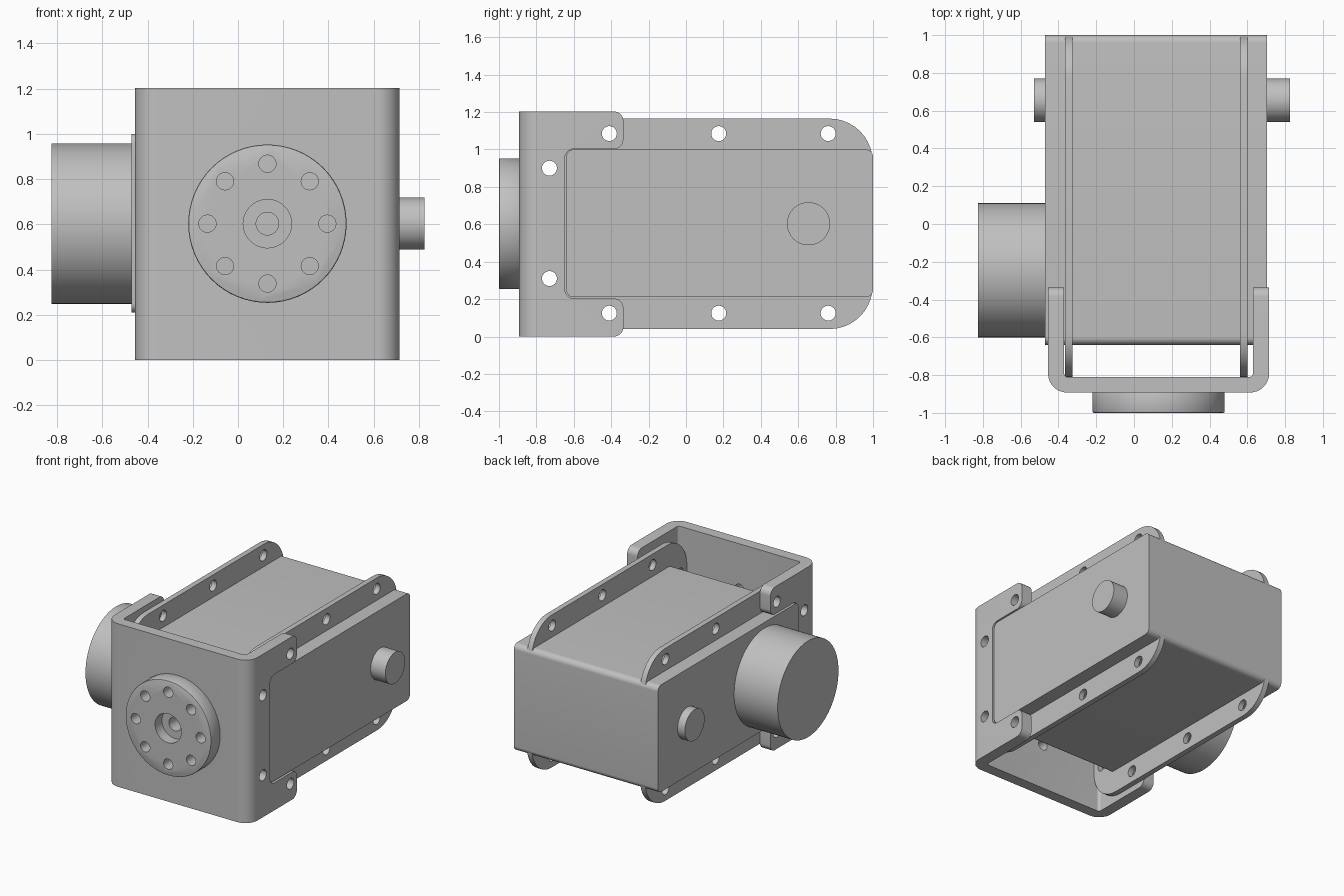
import bpy, bmesh, math
from mathutils import Vector

default = bpy.data.objects.get("Cube")
if default:
    bpy.data.objects.remove(default, do_unlink=True)

GREY = (0.53, 0.53, 0.53, 1)
metal = bpy.data.materials.new("plain grey")
metal.use_nodes = True
metal.diffuse_color = GREY
shader = next(n for n in metal.node_tree.nodes if n.type == "BSDF_PRINCIPLED")
shader.inputs["Base Color"].default_value = GREY

# Maps a profile point (a, b) and a depth d along the axis to x, y, z
PLACE = {"X": lambda a, b, d: (d, a, b),
         "Y": lambda a, b, d: (a, d, b),
         "Z": lambda a, b, d: (a, b, d)}


def rounded(corners, steps=10):
    """Outline with square corners (a, b, radius) filleted."""
    points = []
    for i, (a, b, r) in enumerate(corners):
        p = Vector((a, b))
        if not r:
            points.append(p)
            continue
        u = (Vector(corners[i - 1][:2]) - p).normalized()
        v = (Vector(corners[(i + 1) % len(corners)][:2]) - p).normalized()
        for k in range(steps + 1):
            t = math.pi / 2 * k / steps
            points.append(p + r * (u + v - v * math.cos(t) - u * math.sin(t)))
    return points


def rectangle(a0, a1, b0, b1, r):
    return rounded([(a0, b0, r), (a1, b0, r), (a1, b1, r), (a0, b1, r)])


def circle(a, b, r, sides=64):
    return [(a + r * math.cos(2 * math.pi * i / sides),
             b + r * math.sin(2 * math.pi * i / sides)) for i in range(sides)]


def prism(name, axis, outlines, d0, d1):
    """Extrude one or more outlines along an axis into one object."""
    bm = bmesh.new()
    for outline in outlines:
        rings = [[bm.verts.new(PLACE[axis](p[0], p[1], d)) for p in outline]
                 for d in (d0, d1)]
        n = len(outline)
        for ring in rings:
            bm.faces.new(ring)
        for i in range(n):
            j = (i + 1) % n
            bm.faces.new((rings[0][i], rings[0][j], rings[1][j], rings[1][i]))
    bmesh.ops.recalc_face_normals(bm, faces=bm.faces)
    mesh = bpy.data.meshes.new(name)
    bm.to_mesh(mesh)
    bm.free()
    mesh.materials.append(metal)
    obj = bpy.data.objects.new(name, mesh)
    bpy.context.collection.objects.link(obj)
    return obj


def apply(obj, modifier):
    bpy.ops.object.select_all(action="DESELECT")
    bpy.context.view_layer.objects.active = obj
    obj.select_set(True)
    bpy.ops.object.modifier_apply(modifier=modifier.name)


def boolean(obj, cutter, operation="DIFFERENCE"):
    mod = obj.modifiers.new("cut", "BOOLEAN")
    mod.operation = operation
    mod.solver = "EXACT"
    mod.object = cutter
    apply(obj, mod)


MID_X, MID_Z = 0.13, 0.603

# Gearbox body with its rounded long edges
body = prism("gearbox_body", "X", [rectangle(-0.64, 1, 0.21, 1, 0.04)], -0.47, 0.705)

# Two mounting plates running through the body
plate_shape = rectangle(-0.81, 0.998, 0.04, 1.165, 0.23)
plates = [prism("left_mounting_plate", "X", [plate_shape], 0.56, 0.60),
          prism("right_mounting_plate", "X", [plate_shape], -0.365, -0.325)]

# U-shaped bracket, bent in plan and trimmed to its side outline
bracket = prism("front_bracket", "Z", [rounded([
    (-0.455, -0.2, 0), (-0.455, -0.892, 0.1), (0.715, -0.892, 0.1), (0.715, -0.2, 0),
    (0.63, -0.2, 0), (0.63, -0.81, 0.02), (-0.37, -0.81, 0.02), (-0.37, -0.2, 0)])],
    -0.1, 1.3)
side = prism("bracket_trim", "X", [rounded([
    (-1, 0, 0), (-0.335, 0, 0.05), (-0.335, 0.203, 0.05), (-0.648, 0.203, 0.05),
    (-0.648, 1.003, 0.05), (-0.335, 1.003, 0.05), (-0.335, 1.203, 0.05), (-1, 1.203, 0)])],
    -1, 1)
boolean(bracket, side, "INTERSECT")

# Output flange on the front
flange = prism("output_flange", "Y", [circle(MID_X, MID_Z, 0.35)], -1, -0.885)
bevel = flange.modifiers.new("edge", "BEVEL")
bevel.width = 0.008
bevel.segments = 2
bevel.limit_method = "ANGLE"
apply(flange, bevel)

# Bolt holes through the plates and bracket arms
spots = [(y, z) for y in (-0.41, 0.175, 0.76) for z in (0.125, 1.085)]
spots += [(-0.73, 0.31), (-0.73, 0.90)]
side_holes = prism("side_holes", "X", [circle(y, z, 0.04, 24) for y, z in spots], -1, 1)
for part in plates + [bracket]:
    boolean(part, side_holes)

# Bolt circle, centre bore and counterbore of the flange
ring = [circle(MID_X + 0.265 * math.cos(k * math.pi / 4),
               MID_Z + 0.265 * math.sin(k * math.pi / 4), 0.038, 24) for k in range(8)]
front_holes = prism("front_holes", "Y", ring + [circle(MID_X, MID_Z, 0.05, 32)], -1.1, -0.7)
counterbore = prism("counterbore", "Y", [circle(MID_X, MID_Z, 0.107, 48)], -1.1, -0.92)
boolean(flange, front_holes)
boolean(flange, counterbore)
boolean(bracket, front_holes)

for cutter in (side, side_holes, front_holes, counterbore):
    bpy.data.objects.remove(cutter, do_unlink=True)

# Motor can and shaft ends
motor = prism("motor_can", "X", [circle(-0.245, MID_Z, 0.355, 96)], -0.825, -0.46)
left_shaft = prism("left_shaft_end", "X", [circle(0.655, MID_Z, 0.115)], 0.69, 0.825)
right_shaft = prism("right_shaft_end", "X", [circle(0.655, MID_Z, 0.115)], -0.53, -0.46)

bpy.ops.object.select_all(action="DESELECT")
for part in [body, bracket, flange, motor, left_shaft, right_shaft] + plates:
    part.select_set(True)
    bpy.context.view_layer.objects.active = part
bpy.ops.object.shade_smooth_by_angle()
